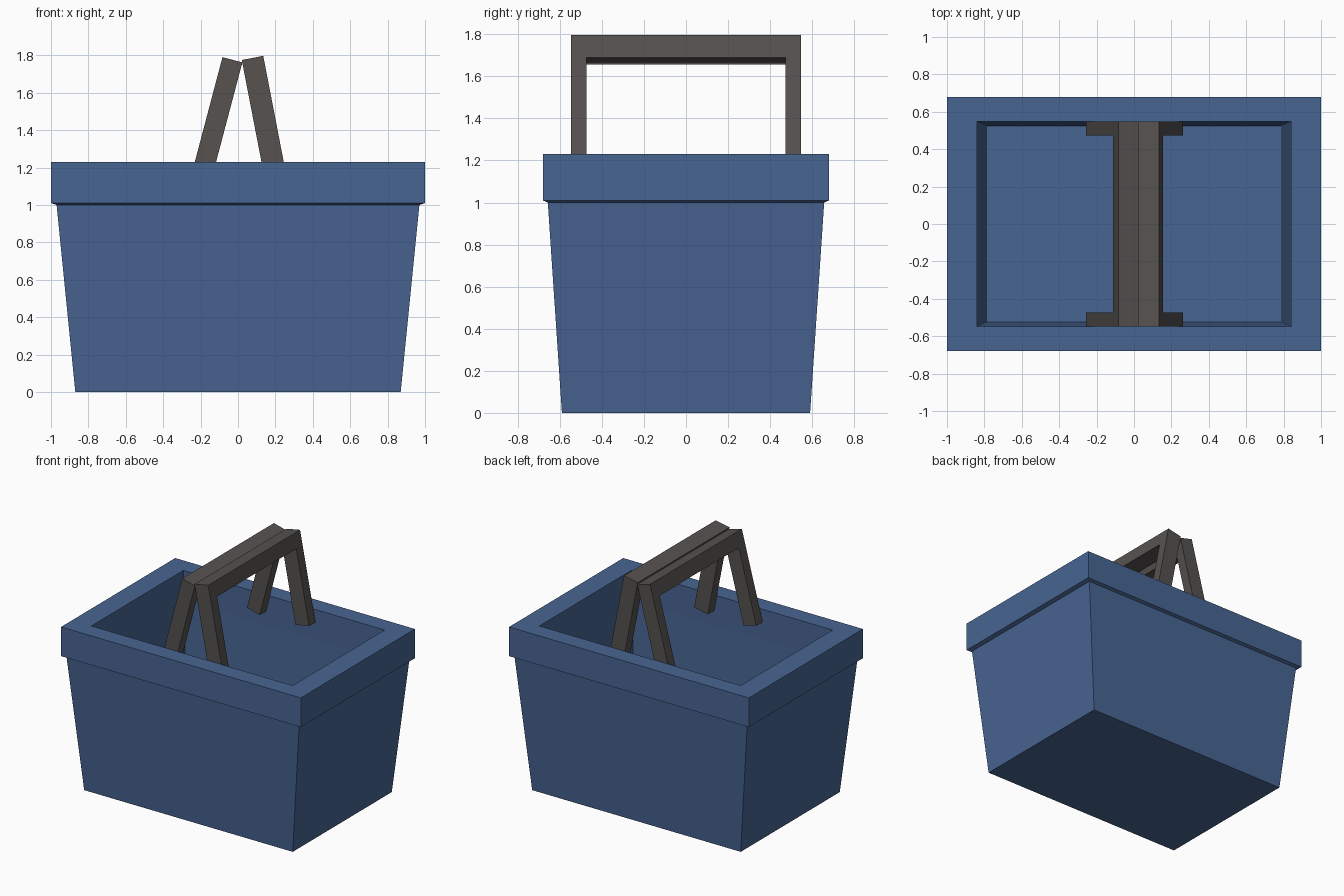
import bpy
from mathutils import Vector

if "Cube" in bpy.data.objects:
    bpy.data.objects.remove(bpy.data.objects["Cube"])


def material(name, rgb):
    m = bpy.data.materials.new(name)
    m.diffuse_color = (*rgb, 1.0)
    m.use_nodes = True
    m.node_tree.nodes["Principled BSDF"].inputs["Base Color"].default_value = m.diffuse_color
    return m


blue = material("basket blue", (0.065, 0.130, 0.290))
grey = material("handle grey", (0.092, 0.084, 0.080))


def make_object(name, verts, faces, mat):
    mesh = bpy.data.meshes.new(name)
    mesh.from_pydata(verts, [], faces)
    mesh.materials.append(mat)
    mesh.update()
    obj = bpy.data.objects.new(name, mesh)
    bpy.context.collection.objects.link(obj)
    return obj


# Basket: rectangular rings (half x, half y, z), up the outside and down the inside
rings = [
    (0.87, 0.59, 0.0),     # underside
    (0.97, 0.657, 1.0),    # top of tapered body
    (1.0, 0.68, 1.01),     # rim lip
    (1.0, 0.68, 1.23),
    (0.84, 0.548, 1.23),   # opening
    (0.84, 0.548, 1.0),    # vertical inner rim
    (0.785, 0.525, 0.08),  # inner floor
]
verts, faces = [], [(3, 2, 1, 0)]
for hx, hy, z in rings:
    verts += [(-hx, -hy, z), (hx, -hy, z), (hx, hy, z), (-hx, hy, z)]
for r in range(len(rings) - 1):
    for i in range(4):
        j = (i + 1) % 4
        faces.append((r * 4 + i, r * 4 + j, r * 4 + 4 + j, r * 4 + 4 + i))
last = (len(rings) - 1) * 4
faces.append((last, last + 1, last + 2, last + 3))
make_object("basket", verts, faces, blue)


# Handle: a U outline in its tilted plane, extruded inward by its thickness
def handle(name, top, bottom, thick):
    top, bottom = Vector((top[0], 0, top[1])), Vector((bottom[0], 0, bottom[1]))
    axis = (bottom - top).normalized()
    inward = Vector((axis.z, 0, -axis.x))
    if inward.x * top.x > 0:
        inward = -inward
    length = (bottom - top).length
    yo, yi, bar = 0.547, 0.472, 0.11
    outline = [(-yo, length), (-yo, 0), (yo, 0), (yo, length),
               (yi, length), (yi, bar), (-yi, bar), (-yi, length)]
    pts = []
    for offset in (0, thick):
        for y, d in outline:
            p = top + axis * d + inward * offset
            pts.append((p.x, y, p.z))
    quads = [(0, 1, 6, 7), (1, 2, 5, 6), (2, 3, 4, 5)]
    polys = quads + [tuple(8 + i for i in reversed(q)) for q in quads]
    for i in range(8):
        j = (i + 1) % 8
        polys.append((j, i, i + 8, j + 8))
    if top.x > 0:  # keep normals outward on the opposite handle
        polys = [tuple(reversed(p)) for p in polys]
    obj = make_object(name, pts, polys, grey)
    # make normals consistent
    import bmesh
    bm = bmesh.new()
    bm.from_mesh(obj.data)
    bmesh.ops.recalc_face_normals(bm, faces=bm.faces)
    bm.to_mesh(obj.data)
    bm.free()


handle("left_handle", (-0.083, 1.79), (-0.256, 1.135), 0.110)
handle("right_handle", (0.135, 1.797), (0.263, 1.135), 0.117)
